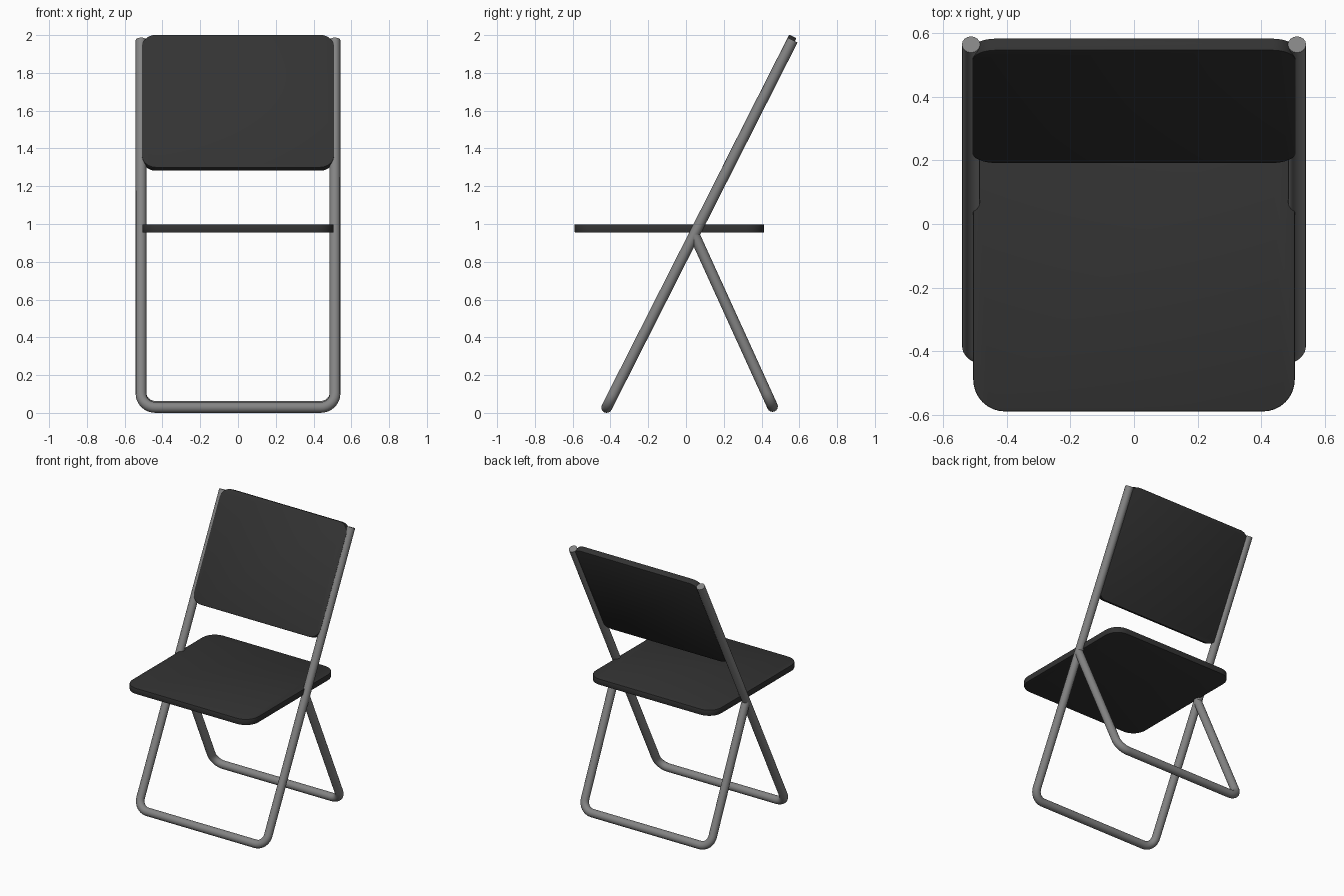
import bpy, bmesh, math
from mathutils import Vector, Matrix

if "Cube" in bpy.data.objects:
    bpy.data.objects.remove(bpy.data.objects["Cube"])

TUBE_R = 0.0285   # tube radius
HALF_X = 0.513    # tube centre line


def material(name, value):
    m = bpy.data.materials.new(name)
    m.diffuse_color = (value, value, value, 1)
    m.use_nodes = True
    m.node_tree.nodes["Principled BSDF"].inputs["Base Color"].default_value = m.diffuse_color
    return m


steel = material("grey steel", 0.23)
black = material("black plastic", 0.033)


def finish(ob, mat, angle):
    ob.data.materials.clear()
    ob.data.materials.append(mat)
    bpy.ops.object.select_all(action='DESELECT')
    ob.select_set(True)
    bpy.context.view_layer.objects.active = ob
    bpy.ops.object.shade_smooth_by_angle(angle=math.radians(angle))


def u_tube(name, top, bottom, bend=0.078):
    """U-shaped tube: two legs joined by a bottom bar; top and bottom are (y, z)."""
    top, bottom = Vector((0, *top)), Vector((0, *bottom))
    up = (top - bottom).normalized()
    half = [(HALF_X, (top - bottom).length)]
    for i in range(9):
        a = math.radians(90 * i / 8)
        half.append((HALF_X - bend + bend * math.cos(a), bend - bend * math.sin(a)))
    path = half + [(-x, h) for x, h in reversed(half)]
    cu = bpy.data.curves.new(name + "_path", 'CURVE')
    cu.dimensions = '3D'
    cu.bevel_depth = TUBE_R
    cu.bevel_resolution = 6
    cu.use_fill_caps = True
    sp = cu.splines.new('POLY')
    sp.points.add(len(path) - 1)
    for p, (x, h) in zip(sp.points, path):
        p.co = (*(bottom + up * h + Vector((x, 0, 0))), 1)
    ob = bpy.data.objects.new(name, cu)
    bpy.context.collection.objects.link(ob)
    bpy.ops.object.select_all(action='DESELECT')
    ob.select_set(True)
    bpy.context.view_layer.objects.active = ob
    bpy.ops.object.convert(target='MESH')
    finish(bpy.context.object, steel, 50)


def panel(name, width, length, thick, radius, matrix):
    """Flat board with rounded corners and slightly eased rims."""
    bm = bmesh.new()
    verts = []
    for k, (sx, sy) in enumerate(((1, 1), (-1, 1), (-1, -1), (1, -1))):
        for i in range(9):
            a = math.radians(90 * k + 90 * i / 8)
            verts.append(bm.verts.new((sx * (width / 2 - radius) + radius * math.cos(a),
                                       sy * (length / 2 - radius) + radius * math.sin(a),
                                       -thick / 2)))
    face = bm.faces.new(verts)
    ext = bmesh.ops.extrude_face_region(bm, geom=[face])
    bmesh.ops.translate(bm, vec=(0, 0, thick),
                        verts=[v for v in ext["geom"] if isinstance(v, bmesh.types.BMVert)])
    bmesh.ops.recalc_face_normals(bm, faces=bm.faces)
    rims = [e for e in bm.edges if abs(e.verts[0].co.z - e.verts[1].co.z) < 1e-6]
    bmesh.ops.bevel(bm, geom=rims, offset=0.004, segments=2, profile=0.5, affect='EDGES')
    me = bpy.data.meshes.new(name)
    bm.to_mesh(me)
    bm.free()
    me.transform(matrix)
    ob = bpy.data.objects.new(name, me)
    bpy.context.collection.objects.link(ob)
    finish(ob, black, 30)


# Steel frames
foot, head = Vector((0, -0.42, 0.0285)), Vector((0, 0.565, 1.974))
u_tube("front_frame", head.yz, foot.yz)
u_tube("rear_legs", (0.043, 0.945), (0.458, 0.034))

# Seat board
panel("seat", 1.012, 1.004, 0.043, 0.1, Matrix.Translation((0, -0.088, 0.9765)))

# Backrest, leaning with the front frame and set slightly proud of it
u = (head - foot).normalized()
n = Vector((0, -u.z, u.y))
centre = foot + u * ((1.638 - foot.z) / u.z) + n * 0.008
side = u.cross(n)
rot = Matrix((side, u, n)).transposed().to_4x4()
panel("backrest", 1.02, 0.788, 0.043, 0.075, Matrix.Translation(centre) @ rot)
